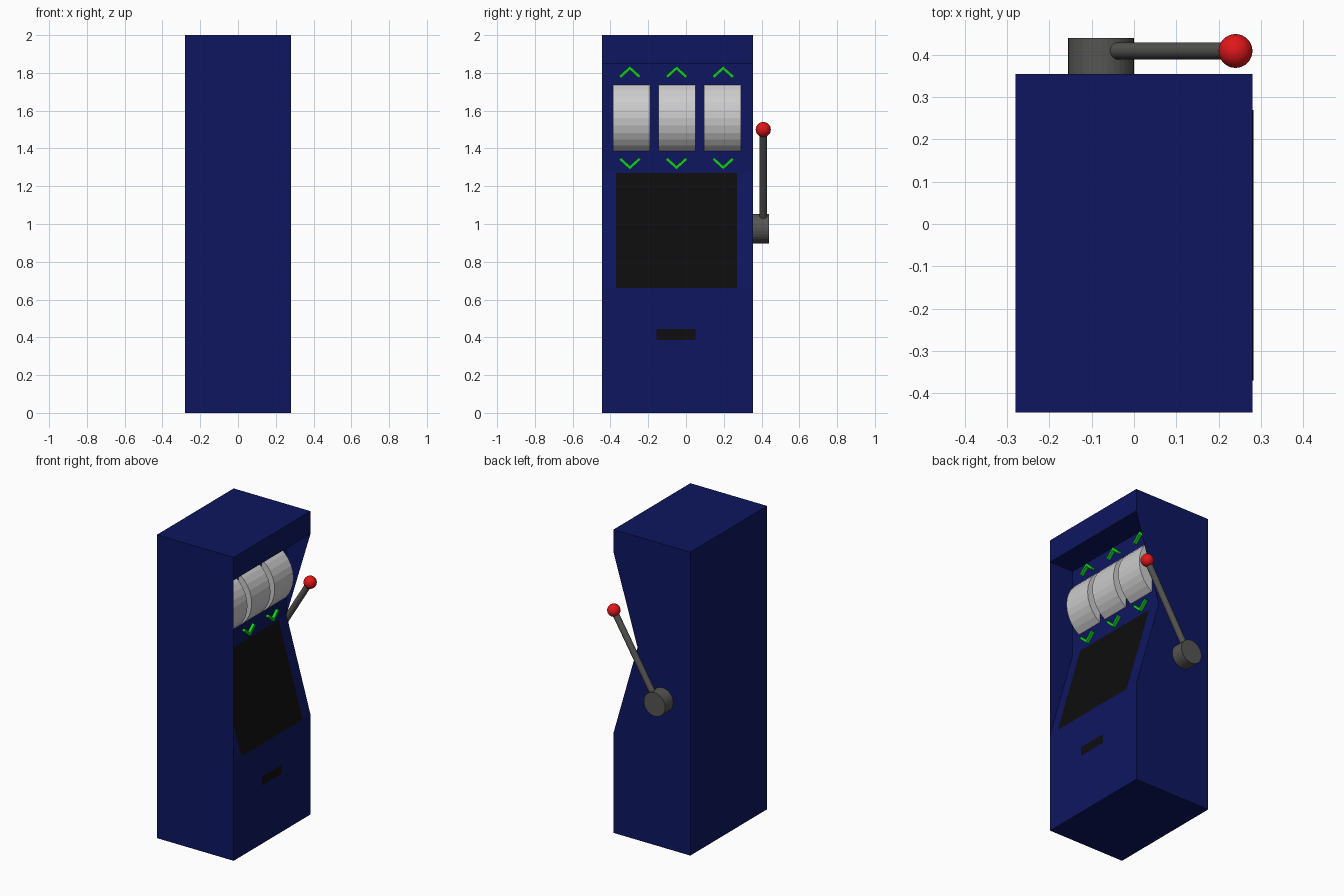
import bpy, bmesh
from math import radians
from mathutils import Vector

if "Cube" in bpy.data.objects:
    bpy.data.objects.remove(bpy.data.objects["Cube"])

Y0, Y1 = -0.445, 0.355      # cabinet side planes
FRONT, BACK = 0.28, -0.28
PANEL_X = 0.105             # recessed reel panel
LOW, MID, HIGH, TOP = 0.66, 1.27, 1.85, 2.0


def material(name, rgb):
    m = bpy.data.materials.new(name)
    m.diffuse_color = (*rgb, 1)
    m.use_nodes = True
    m.node_tree.nodes["Principled BSDF"].inputs["Base Color"].default_value = m.diffuse_color
    return m


navy = material("navy", (0.004, 0.008, 0.115))
black = material("black", (0.004, 0.004, 0.004))
green = material("green", (0.005, 0.62, 0.015))
steel = material("dark_steel", (0.09, 0.09, 0.085))
red = material("red", (0.75, 0.008, 0.01))


def finish(name, bm, mat=None, smooth=False):
    me = bpy.data.meshes.new(name)
    bm.to_mesh(me)
    bm.free()
    ob = bpy.data.objects.new(name, me)
    bpy.context.collection.objects.link(ob)
    if mat:
        me.materials.append(mat)
    if smooth:
        bpy.ops.object.select_all(action='DESELECT')
        ob.select_set(True)
        bpy.context.view_layer.objects.active = ob
        bpy.ops.object.shade_smooth_by_angle(angle=radians(30))
    return ob


def rod(name, a, b, r, mat=None, sides=32, smooth=False):
    a, b = Vector(a), Vector(b)
    bm = bmesh.new()
    bmesh.ops.create_cone(bm, cap_ends=True, segments=sides, radius1=r, radius2=r, depth=(b - a).length)
    q = (b - a).to_track_quat('Z', 'Y')
    for v in bm.verts:
        v.co = q @ v.co + (a + b) / 2
    return finish(name, bm, mat, smooth)


def sheet(name, points, mat):
    bm = bmesh.new()
    bm.faces.new([bm.verts.new(p) for p in points])
    return finish(name, bm, mat)


def prism(bm, face_points, offset):
    f = bm.faces.new([bm.verts.new(p) for p in face_points])
    ext = bmesh.ops.extrude_face_region(bm, geom=[f], use_keep_orig=True)
    new = [v for v in ext["geom"] if isinstance(v, bmesh.types.BMVert)]
    bmesh.ops.translate(bm, verts=new, vec=offset)
    bmesh.ops.recalc_face_normals(bm, faces=bm.faces)


# Cabinet body: side profile extruded across the width
profile = [(BACK, 0), (FRONT, 0), (FRONT, LOW), (PANEL_X, MID), (PANEL_X, HIGH),
           (FRONT, HIGH), (FRONT, TOP), (BACK, TOP)]
bm = bmesh.new()
prism(bm, [(x, Y0, z) for x, z in profile], (0, Y1 - Y0, 0))
finish("cabinet", bm, navy)

# Side wings: open notch on the lever side, closed on the other
sheet("lever_side_wing", [(PANEL_X, Y1, HIGH), (FRONT, Y1, HIGH), (PANEL_X, Y1, MID)], navy)
sheet("closed_side_wing", [(PANEL_X, Y0, HIGH), (FRONT, Y0, HIGH), (PANEL_X, Y0, MID)][::-1], navy)
sheet("closed_side_infill", [(FRONT, Y0, HIGH), (FRONT, Y0, LOW), (PANEL_X, Y0, MID)], navy)

# Sloped screen, lifted slightly off the cabinet
e = 0.003
sheet("screen", [(FRONT + e, -0.37, LOW), (FRONT + e, 0.27, LOW),
                 (PANEL_X + e, 0.27, MID), (PANEL_X + e, -0.37, MID)], black)

# Coin slot
sheet("coin_slot", [(FRONT + e, -0.155, 0.385), (FRONT + e, 0.05, 0.385),
                    (FRONT + e, 0.05, 0.445), (FRONT + e, -0.155, 0.445)], black)

# Three reels with arrows above and below
for i in range(3):
    yc = -0.288 + i * 0.24
    rod(f"reel_{i + 1}", (-0.005, yc - 0.098, 1.562), (-0.005, yc + 0.098, 1.562), 0.207)
    ya = -0.297 + i * 0.247
    for label, tip, s in (("up", 1.836, -1), ("down", 1.288, 1)):
        outline = [(-0.058, 0.052), (0, 0), (0.058, 0.052), (0.047, 0.064), (0, 0.021), (-0.047, 0.064)]
        bm = bmesh.new()
        prism(bm, [(PANEL_X, ya + y, tip + s * z) for y, z in outline], (0.02, 0, 0))
        finish(f"arrow_{label}_{i + 1}", bm, green)

# Lever: hub, arm and knob
rod("lever_hub", (-0.078, Y1 - 0.01, 0.975), (-0.078, 0.44, 0.975), 0.078, steel)
rod("lever_arm", (-0.078, 0.409, 0.975), (0.24, 0.409, 1.5), 0.02, steel, smooth=True)
bm = bmesh.new()
bmesh.ops.create_uvsphere(bm, u_segments=32, v_segments=16, radius=0.04)
bmesh.ops.translate(bm, verts=bm.verts, vec=(0.24, 0.409, 1.5))
finish("lever_knob", bm, red, smooth=True)
